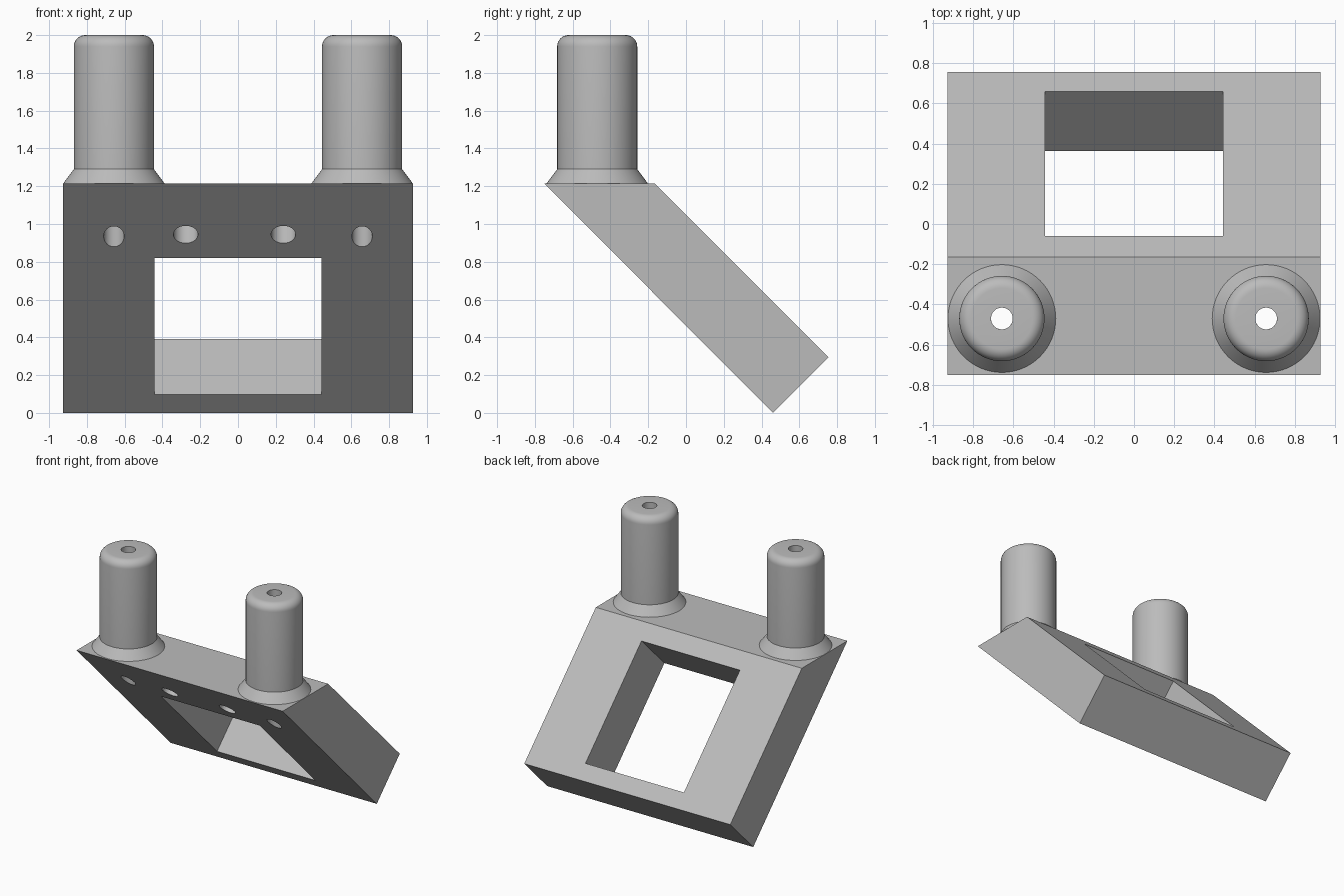
import bpy
import bmesh
from math import pi, sin, cos, radians
from mathutils import Matrix, Vector

cube = bpy.data.objects.get("Cube")
if cube:
    bpy.data.objects.remove(cube, do_unlink=True)

HALF_W = 0.927       # half width of the plate
SHOULDER = 1.215     # height of the plate's flat top
PIN_X, PIN_Y = 0.657, -0.47
BORE_R = 0.054

grey = bpy.data.materials.new("plain grey")
grey.use_nodes = True
GREY = (0.5, 0.5, 0.5, 1)
grey.diffuse_color = GREY
grey.node_tree.nodes["Principled BSDF"].inputs["Base Color"].default_value = GREY


def make_object(name, bm):
    bmesh.ops.recalc_face_normals(bm, faces=bm.faces)
    mesh = bpy.data.meshes.new(name)
    bm.to_mesh(mesh)
    bm.free()
    mesh.materials.append(grey)
    obj = bpy.data.objects.new(name, mesh)
    bpy.context.collection.objects.link(obj)
    return obj


def prism(name, profile, half_width):
    """Extrude a (y, z) outline along x, centred on x = 0."""
    bm = bmesh.new()
    face = bm.faces.new([bm.verts.new((-half_width, y, z)) for y, z in profile])
    new = bmesh.ops.extrude_face_region(bm, geom=[face])["geom"]
    verts = [g for g in new if isinstance(g, bmesh.types.BMVert)]
    bmesh.ops.translate(bm, verts=verts, vec=(2 * half_width, 0, 0))
    return make_object(name, bm)


def rod(name, radius, depth, centre, tilt=0):
    bm = bmesh.new()
    matrix = Matrix.Translation(Vector(centre)) @ Matrix.Rotation(tilt, 4, 'X')
    bmesh.ops.create_cone(bm, cap_ends=True, segments=48, radius1=radius,
                          radius2=radius, depth=depth, matrix=matrix)
    return make_object(name, bm)


def smooth(obj):
    bpy.ops.object.select_all(action='DESELECT')
    obj.select_set(True)
    bpy.context.view_layer.objects.active = obj
    bpy.ops.object.shade_smooth_by_angle(angle=radians(30))


def cut(target, cutter):
    cutter.hide_render = True
    mod = target.modifiers.new(cutter.name, 'BOOLEAN')
    mod.operation = 'DIFFERENCE'
    mod.solver = 'EXACT'
    mod.object = cutter
    bpy.context.view_layer.objects.active = target
    bpy.ops.object.modifier_apply(modifier=mod.name)
    bpy.data.objects.remove(cutter, do_unlink=True)


# Sloping plate with a flat top
plate = prism("sloping_plate", [(-0.75, SHOULDER), (-0.165, SHOULDER),
                                (0.755, 0.295), (0.46, 0)], HALF_W)

# Rectangular window, square to the slope and overshooting both faces
cut(plate, prism("window_cutter", [(-0.455, 0.72), (0.04, 1.21),
                                   (0.76, 0.49), (0.265, 0)], 0.443))

# Vertical bores that continue down from the pins
for side in (-1, 1):
    cut(plate, rod("bore_cutter", BORE_R, 2, (side * PIN_X, PIN_Y, 1)))

# Blind holes drilled square to the sloping front
for x in (-0.277, 0.24):
    cut(plate, rod("blind_hole_cutter", 0.065, 0.4, (x, -0.48, 0.945), radians(-45)))
smooth(plate)

# Hollow pins with a flared foot and a rounded top
PIN_R, FILLET = 0.212, 0.06
outline = [(0.268, SHOULDER), (PIN_R, 1.29)]
for i in range(9):
    a = i / 8 * pi / 2
    outline.append((PIN_R - FILLET + FILLET * cos(a), 2 - FILLET + FILLET * sin(a)))
outline += [(BORE_R, 2), (BORE_R, SHOULDER)]

for side, label in ((-1, "right"), (1, "left")):
    bm = bmesh.new()
    verts = [bm.verts.new((r, 0, z)) for r, z in outline]
    edges = [bm.edges.new(pair) for pair in zip(verts, verts[1:])]
    bmesh.ops.spin(bm, geom=verts + edges, cent=(0, 0, 0), axis=(0, 0, 1),
                   angle=2 * pi, steps=64)
    bmesh.ops.remove_doubles(bm, verts=bm.verts, dist=0.0001)
    # Closed ring under the foot, resting on the plate
    rim = [e for e in bm.edges if e.is_boundary]
    bmesh.ops.bridge_loops(bm, edges=rim)
    pin = make_object(label + "_pin", bm)
    pin.location = (side * PIN_X, PIN_Y, 0)
    smooth(pin)
